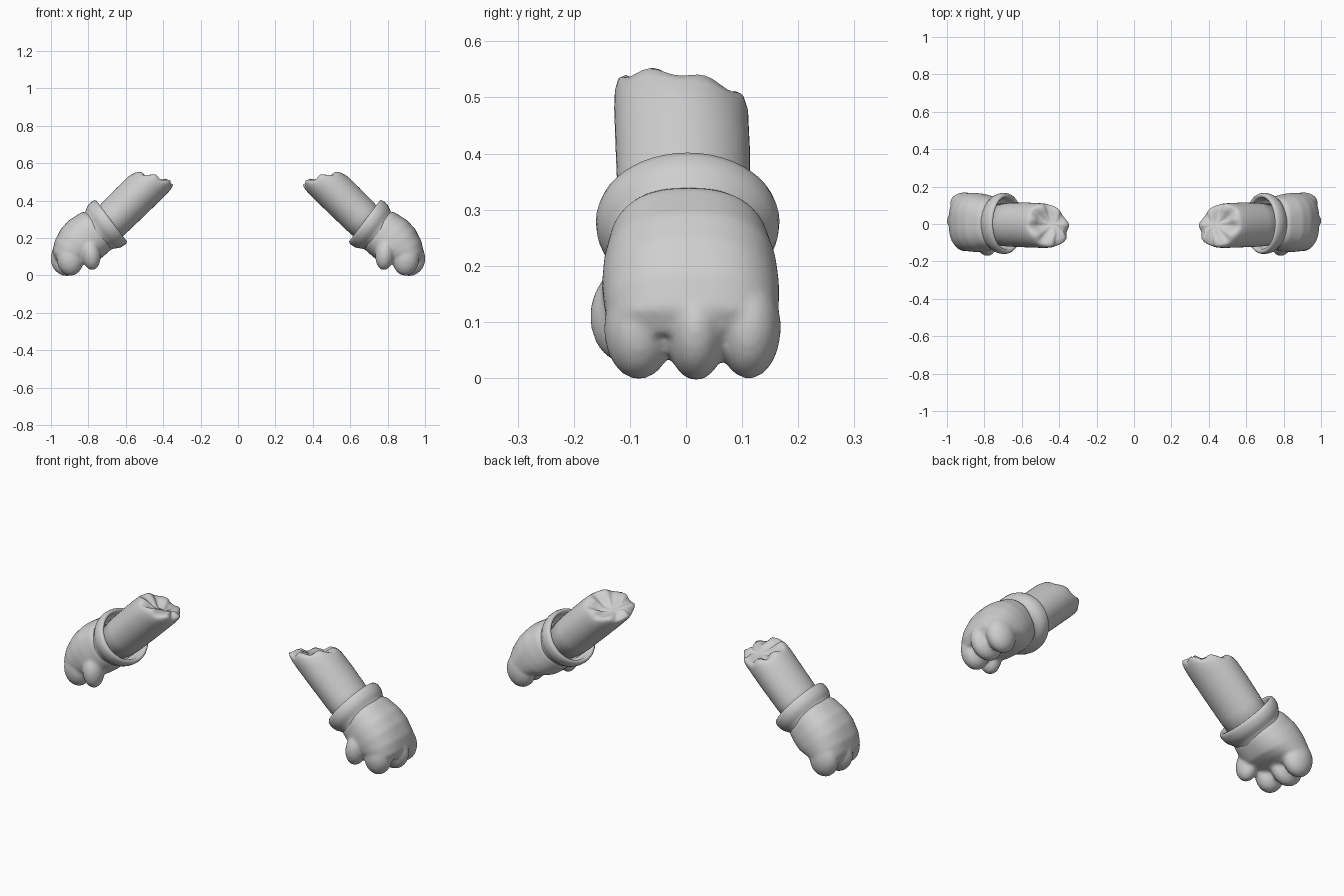
import bpy, bmesh, math
from mathutils import Matrix, Vector

if "Cube" in bpy.data.objects:
    bpy.data.objects.remove(bpy.data.objects["Cube"])

grey = bpy.data.materials.new("plain_grey")
grey.diffuse_color = (0.62, 0.62, 0.62, 1)
grey.use_nodes = True
grey.node_tree.nodes["Principled BSDF"].inputs["Base Color"].default_value = grey.diffuse_color


def loop_faces(bm, rings, cap=True):
    """Skin a list of point rings into a tube, closing both ends if asked."""
    rows = [[bm.verts.new(p) for p in r] for r in rings]
    n = len(rows[0])
    for a, b in zip(rows, rows[1:]):
        for i in range(n):
            j = (i + 1) % n
            bm.faces.new((a[i], a[j], b[j], b[i]))
    if cap:
        bm.faces.new(rows[0])
        bm.faces.new(rows[-1])
    return rows


def finish(bm, name, modifiers=()):
    """Turn the mesh into a smooth object and mirror it to the other side."""
    bmesh.ops.recalc_face_normals(bm, faces=bm.faces)
    me = bpy.data.meshes.new(name)
    bm.to_mesh(me)
    bm.free()
    me.materials.append(grey)
    for p in me.polygons:
        p.use_smooth = True
    ob = bpy.data.objects.new(name, me)
    bpy.context.collection.objects.link(ob)
    for kind, settings in modifiers:
        m = ob.modifiers.new(kind.title(), kind)
        for k, v in settings.items():
            setattr(m, k, v)
    mir = ob.modifiers.new("Mirror", 'MIRROR')
    mir.use_mirror_merge = False
    return ob


def angles(n):
    return [2 * math.pi * i / n for i in range(n)]


def boxy(v, p=0.8):
    return math.copysign(abs(v) ** p, v)


# Forearm: oval tube with a slanted, pleated and pinched upper end
AX, AN = Vector((0.71, 0, -0.70)), Vector((0.70, 0, 0.71))


def arm_point(t, n, y):
    return AX * t + AN * n + Vector((0, y, 0))


def arm_ring(t, size, end, pleat, lean):
    ring = []
    for a in angles(48):
        c, s = math.cos(a), math.sin(a)
        slant = end * (-0.037 + 0.048 * c + 0.025 * s) + pleat * math.cos(7 * a + 0.5)
        ring.append(arm_point(t + slant, 0.685 + 0.106 * size * c - 0.03 * lean,
                              -0.004 - 0.004 * end + 0.12 * size * s))
    return ring


bm = bmesh.new()
rows = loop_faces(bm, [
    arm_ring(0.38, 0.92, 0, 0, 0),
    arm_ring(0.24, 0.98, 0, 0, 0),
    arm_ring(0.13, 1.0, 0.4, 0, 0),
    arm_ring(0.07, 1.0, 1, 0, 0),
    arm_ring(0.03, 0.99, 1, 0.003, 0),
    arm_ring(0.010, 0.95, 1, 0.007, 0),
    arm_ring(0.0, 0.86, 1, 0.010, 0.1),
    arm_ring(-0.004, 0.65, 0.9, 0.009, 0.3),
    arm_ring(-0.006, 0.35, 0.9, 0.005, 0.7)], cap=False)
bm.faces.new(rows[0])
tip = bm.verts.new(arm_point(-0.035, 0.656, 0))
for i in range(48):
    bm.faces.new((rows[-1][i], rows[-1][(i + 1) % 48], tip))
finish(bm, "forearm")

# Glove cuff: rolled open rim around the forearm, narrowing into the hand
CX, CN = Vector((0.8, 0, -0.6)), Vector((0.6, 0, 0.8))
C0 = Vector((0.678, 0.003, 0.29))
cuff_profile = [(0.07, 0.60), (0.06, 0.78), (0.025, 0.83), (0.006, 0.85),
                (-0.001, 0.89), (-0.002, 0.95), (0.004, 0.99), (0.018, 1.01),
                (0.038, 1.0), (0.054, 0.97), (0.068, 0.91), (0.082, 0.86),
                (0.105, 0.84), (0.13, 0.80)]
bm = bmesh.new()
loop_faces(bm, [[C0 + CX * t + CN * (0.144 * r * math.cos(a))
                 + Vector((0, 0.162 * r * math.sin(a), 0)) for a in angles(48)]
                for t, r in cuff_profile], cap=False)
finish(bm, "glove_cuff")

# Glove hand: bent palm, three fingers and a thumb fused into one skin
# palm sections: back x, z, inner x, z, half width, centre y
palm = [(0.795, 0.340, 0.675, 0.145, 0.130, 0.003),
        (0.835, 0.338, 0.690, 0.128, 0.142, 0.005),
        (0.905, 0.294, 0.715, 0.105, 0.154, 0.007),
        (0.948, 0.247, 0.740, 0.085, 0.158, 0.008),
        (0.980, 0.185, 0.780, 0.075, 0.156, 0.010),
        (0.993, 0.125, 0.820, 0.070, 0.150, 0.012),
        (0.975, 0.080, 0.850, 0.065, 0.125, 0.014)]
bm = bmesh.new()
rings = []
for bx, bz, ix, iz, w, cy in palm:
    mid = Vector(((bx + ix) / 2, cy, (bz + iz) / 2))
    half = Vector(((bx - ix) / 2, 0, (bz - iz) / 2))
    rings.append([mid + half * boxy(math.cos(a), 0.9)
                  + Vector((0, w * boxy(math.sin(a)), 0)) for a in angles(40)])
loop_faces(bm, rings)

# digits: centre, radii, tilt about y
digits = [((0.897, -0.084, 0.088), (0.072, 0.062, 0.090), 0.05),
          ((0.915, 0.018, 0.090), (0.087, 0.055, 0.094), 0.05),
          ((0.905, 0.112, 0.090), (0.078, 0.057, 0.091), 0.05),
          ((0.785, -0.112, 0.110), (0.050, 0.059, 0.082), 0.10)]
for c, r, tilt in digits:
    mat = (Matrix.Translation(c) @ Matrix.Rotation(tilt, 4, 'Y')
           @ Matrix.Diagonal((*r, 1)))
    bmesh.ops.create_uvsphere(bm, u_segments=32, v_segments=20, radius=1, matrix=mat)
finish(bm, "glove_hand", [
    ('REMESH', {"mode": 'VOXEL', "voxel_size": 0.008, "use_smooth_shade": True}),
    ('SMOOTH', {"factor": 0.5, "iterations": 6})])
